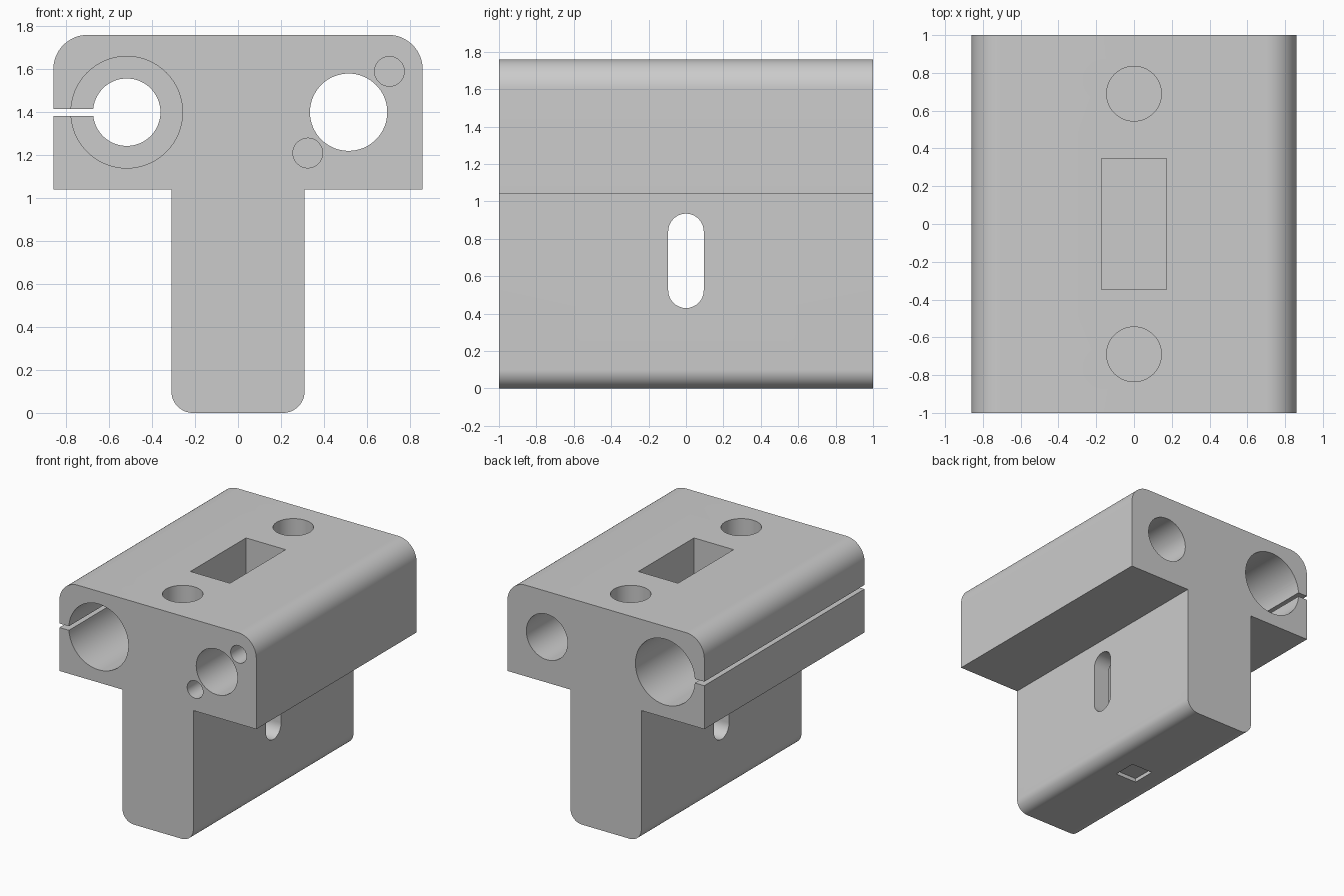
import bpy
import bmesh
from math import pi, cos, sin
from mathutils import Matrix, Vector

if "Cube" in bpy.data.objects:
    bpy.data.objects.remove(bpy.data.objects["Cube"], do_unlink=True)

grey = bpy.data.materials.new("plain grey")
grey.use_nodes = True
colour = (0.6, 0.6, 0.6, 1)
grey.diffuse_color = colour
grey.node_tree.nodes["Principled BSDF"].inputs["Base Color"].default_value = colour


def add_object(name, bm):
    bmesh.ops.recalc_face_normals(bm, faces=bm.faces)
    mesh = bpy.data.meshes.new(name)
    bm.to_mesh(mesh)
    bm.free()
    mesh.materials.append(grey)
    obj = bpy.data.objects.new(name, mesh)
    bpy.context.collection.objects.link(obj)
    return obj


def prism(name, outline, axis, start, end):
    """Extrude a 2D outline along y or x."""
    place = {"Y": lambda a, b: (a, start, b), "X": lambda a, b: (start, a, b)}[axis]
    move = Vector((0, end - start, 0)) if axis == "Y" else Vector((end - start, 0, 0))
    bm = bmesh.new()
    face = bm.faces.new([bm.verts.new(place(a, b)) for a, b in outline])
    top = bmesh.ops.extrude_face_region(bm, geom=[face])
    verts = [v for v in top["geom"] if isinstance(v, bmesh.types.BMVert)]
    bmesh.ops.translate(bm, verts=verts, vec=move)
    return add_object(name, bm)


def arc(cx, cz, radius, start, sweep, steps=16):
    return [(cx + radius * cos(start + sweep * i / steps),
             cz + radius * sin(start + sweep * i / steps)) for i in range(steps + 1)]


def cylinder(name, centre, radius, depth, axis):
    turn = Matrix.Rotation(pi / 2, 4, "X") if axis == "Y" else Matrix.Identity(4)
    bm = bmesh.new()
    bmesh.ops.create_cone(bm, cap_ends=True, segments=64, radius1=radius, radius2=radius,
                          depth=depth, matrix=Matrix.Translation(centre) @ turn)
    return add_object(name, bm)


def box(name, low, high):
    low, high = Vector(low), Vector(high)
    bm = bmesh.new()
    size = Matrix.Diagonal((*(high - low), 1))
    bmesh.ops.create_cube(bm, size=1, matrix=Matrix.Translation((low + high) / 2) @ size)
    return add_object(name, bm)


# T-shaped body: right half of the profile, mirrored to the left
half = (arc(0.21, 0.1, 0.1, -pi / 2, pi / 2) + [(0.31, 1.04), (0.86, 1.04)]
        + arc(0.7, 1.6, 0.16, 0, pi / 2))
body = prism("carriage_body", half + [(-x, z) for x, z in reversed(half)], "Y", -1, 1)

# Cutters
cutters = [
    # rod clearance and nut bore
    cylinder("rod_bore", (-0.518, 0, 1.4), 0.157, 2.2, "Y"),
    cylinder("nut_bore", (0.515, 0, 1.4), 0.18, 2.2, "Y"),
    # clamping slit
    box("clamp_slit", (-1, -1.1, 1.383), (-0.6, 1.1, 1.415)),
    # deep pocket and shallow bottom recess
    box("top_pocket", (-0.173, -0.347, 0.3), (0.173, 0.347, 2)),
    box("bottom_recess", (-0.095, -0.095, -0.1), (0.095, 0.095, 0.03)),
    # rounded slot across the stem
    prism("side_slot", arc(0, 0.84, 0.095, 0, pi) + arc(0, 0.525, 0.095, pi, pi),
          "X", -0.5, 0.5),
]
for side in (-1, 1):
    # bearing seats and top holes at both ends
    cutters.append(cylinder("bearing_seat", (-0.518, side * 0.67, 1.4), 0.26, 1.0, "Y"))
    cutters.append(cylinder("top_hole", (0, side * 0.69, 1.6), 0.145, 0.8, "Z"))
    # blind screw holes either side of the nut bore
    cutters.append(cylinder("screw_hole", (0.515 + side * 0.19, -0.85, 1.4 + side * 0.19),
                            0.069, 1.0, "Y"))

# Cut the body, then drop the cutters
bpy.context.view_layer.objects.active = body
for cutter in cutters:
    cutter.hide_render = True
    cut = body.modifiers.new(cutter.name, "BOOLEAN")
    cut.operation = "DIFFERENCE"
    cut.solver = "EXACT"
    cut.object = cutter
    bpy.ops.object.modifier_apply(modifier=cut.name)
    bpy.data.objects.remove(cutter, do_unlink=True)

bpy.ops.object.select_all(action="DESELECT")
body.select_set(True)
bpy.ops.object.shade_smooth_by_angle(angle=pi / 6)
